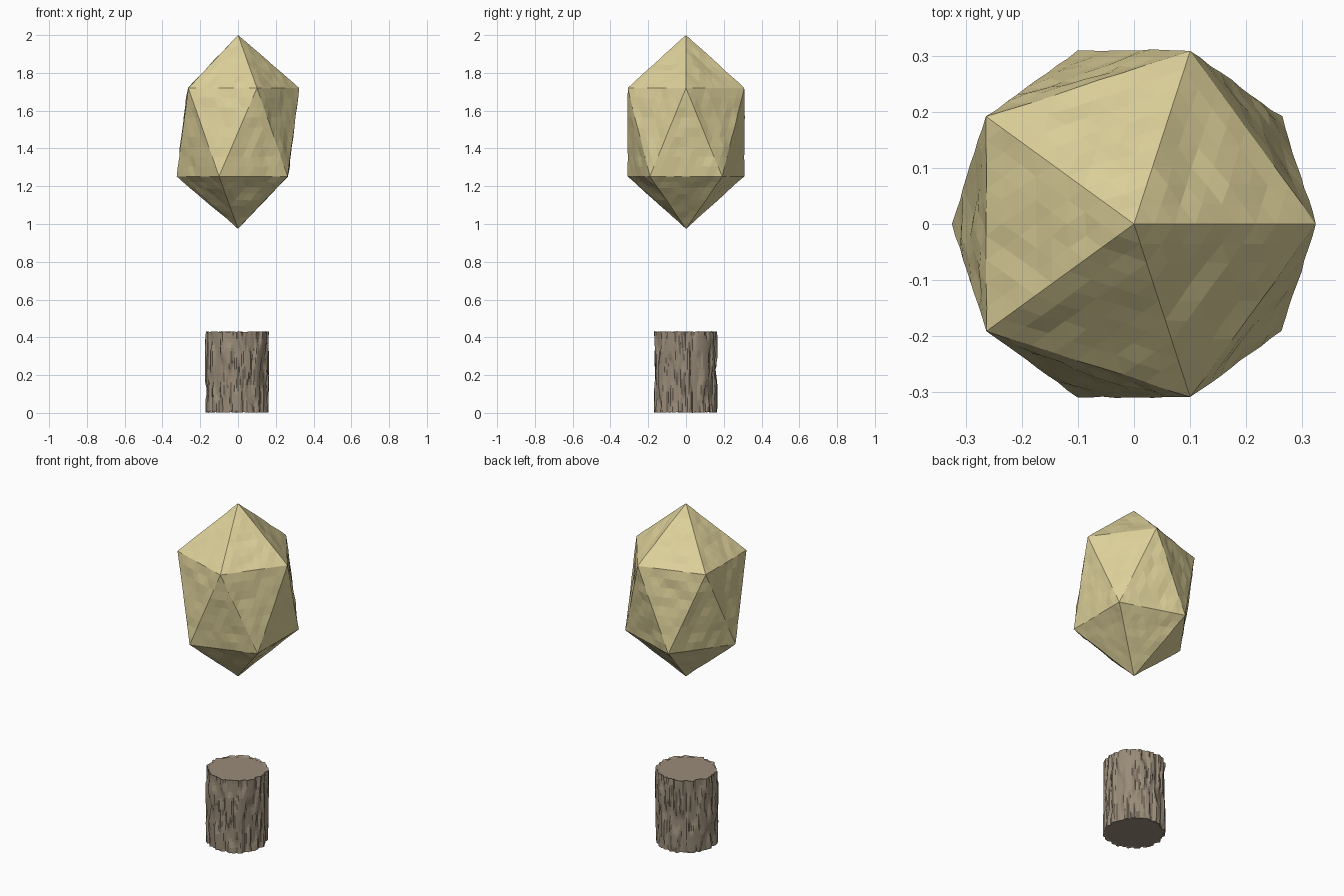
import bpy, bmesh, math
from mathutils import Vector, noise

cube = bpy.data.objects.get("Cube")
if cube:
    bpy.data.objects.remove(cube, do_unlink=True)


def material(name, rgb):
    mat = bpy.data.materials.new(name)
    mat.use_nodes = True
    mat.diffuse_color = (*rgb, 1)
    bsdf = next(n for n in mat.node_tree.nodes if n.type == "BSDF_PRINCIPLED")
    bsdf.inputs["Base Color"].default_value = (*rgb, 1)
    return mat


def finish(bm, name, mat):
    bmesh.ops.recalc_face_normals(bm, faces=bm.faces)
    mesh = bpy.data.meshes.new(name)
    bm.to_mesh(mesh)
    bm.free()
    mesh.materials.append(mat)
    obj = bpy.data.objects.new(name, mesh)
    bpy.context.collection.objects.link(obj)
    return obj


straw = material("pale straw foliage", (0.72, 0.63, 0.32))
bark = material("grey brown bark", (0.32, 0.26, 0.19))

# Foliage: stretched icosahedron with finely roughened faces
SIDES, RADIUS = 5, 0.325


def ring(bm, z, phase):
    step = math.tau / SIDES
    return [bm.verts.new((RADIUS * math.cos(step * i + phase),
                          RADIUS * math.sin(step * i + phase), z))
            for i in range(SIDES)]


bm = bmesh.new()
tip = bm.verts.new((0, 0, 2))
base = bm.verts.new((0, 0, 0.975))
upper = ring(bm, 1.72, 0)
lower = ring(bm, 1.252, math.pi / SIDES)
for i in range(SIDES):
    j = (i + 1) % SIDES
    bm.faces.new((tip, upper[i], upper[j]))
    bm.faces.new((upper[i], lower[i], upper[j]))
    bm.faces.new((lower[i], lower[j], upper[j]))
    bm.faces.new((base, lower[j], lower[i]))
corners = {tip, base, *upper, *lower}
bmesh.ops.subdivide_edges(bm, edges=bm.edges[:], cuts=8, use_grid_fill=True)
bmesh.ops.recalc_face_normals(bm, faces=bm.faces)
bm.normal_update()
shifts = {}
for v in bm.verts:
    if v not in corners:
        facing = [f.normal for f in v.link_faces]
        crease = min(a.dot(b) for a in facing for b in facing) < 0.99
        amount = 0.003 if crease else 0.009
        shifts[v] = v.normal * amount * noise.noise(v.co * 13)
for v, shift in shifts.items():
    v.co += shift
finish(bm, "foliage", straw)

# Trunk: cylinder with vertical bark ridges and flat sawn ends
COLS, ROWS, HEIGHT = 110, 26, 0.425
CENTRE = Vector((-0.004, -0.002, 0))


def trunk_point(angle, r, z):
    return CENTRE + Vector((r * math.cos(angle), r * math.sin(angle), z))


bm = bmesh.new()
rows = []
for k in range(ROWS + 1):
    row = []
    for i in range(COLS):
        a = math.tau * i / COLS
        z = HEIGHT * k / ROWS
        spot = Vector((math.cos(a) * 6, math.sin(a) * 6, z * 7))
        swell = noise.noise(spot * 0.3)
        plate = max(-1, min(1, noise.noise(spot) * 5))
        r = 0.162 + 0.005 * swell + 0.006 * plate
        if k in (0, ROWS):
            z += 0.005 * (1 + noise.noise(spot * 2))
        row.append(bm.verts.new(trunk_point(a, r, z)))
    rows.append(row)
caps = [[bm.verts.new(trunk_point(math.tau * i / COLS, 0.152, z))
         for i in range(COLS)] for z in (0.008, HEIGHT)]
rows = [caps[0], *rows, caps[1]]
for low, high in zip(rows, rows[1:]):
    for i in range(COLS):
        j = (i + 1) % COLS
        bm.faces.new((low[i], low[j], high[j], high[i]))
for cap in caps:
    bm.faces.new(cap)
floor = min(v.co.z for v in bm.verts)
for v in bm.verts:
    if v.co.z < 0.02:
        v.co.z -= floor
finish(bm, "trunk", bark)
